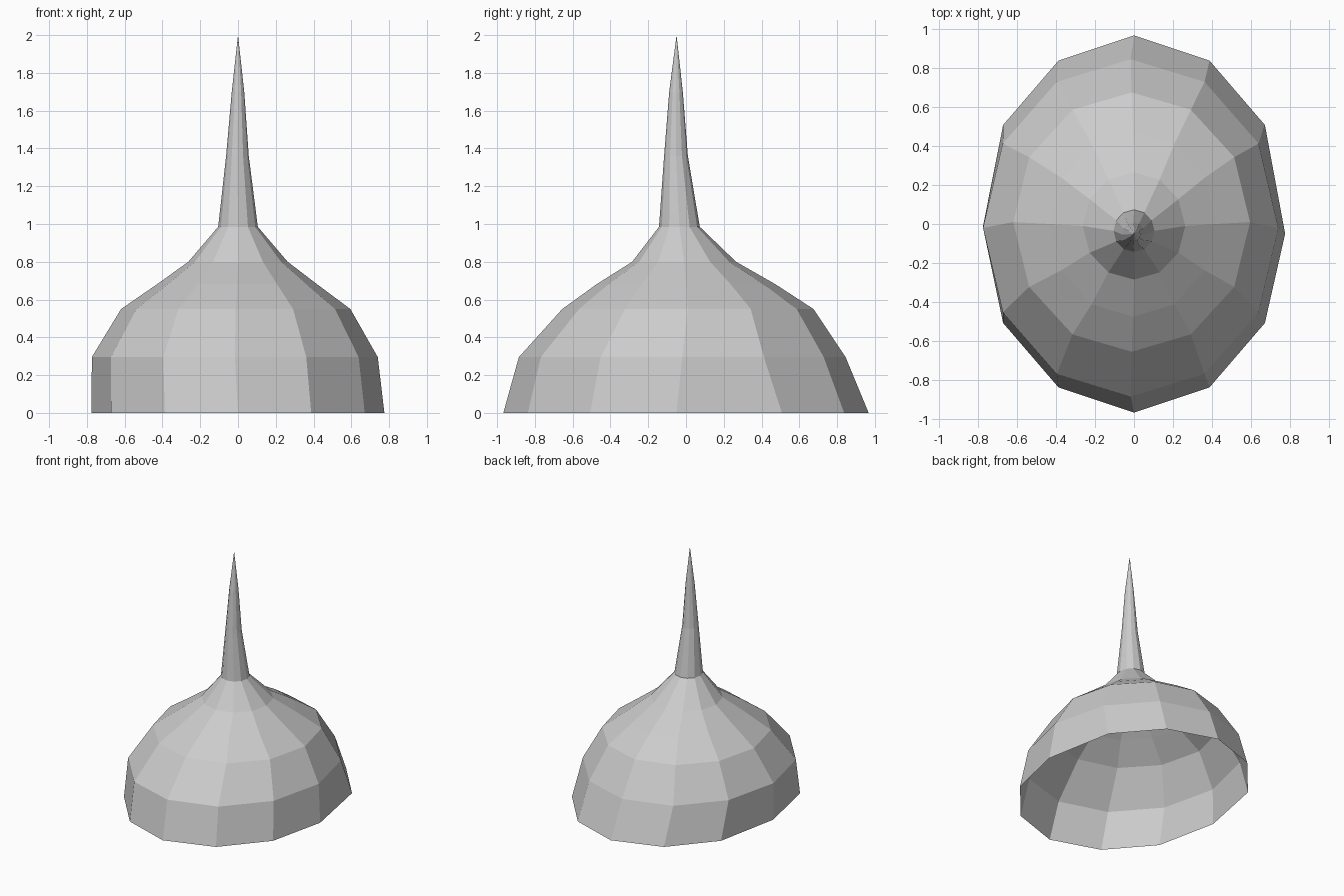
import bpy
import bmesh
import math

SIDES = 12

cube = bpy.data.objects.get("Cube")
if cube:
    bpy.data.objects.remove(cube, do_unlink=True)

grey = bpy.data.materials.new("plain grey")
grey.use_nodes = True
colour = (0.6, 0.6, 0.6, 1)
grey.diffuse_color = colour
grey.node_tree.nodes["Principled BSDF"].inputs["Base Color"].default_value = colour


def ring(bm, z, rx, ry, cx, cy):
    """One oval ring of vertices, starting at +x."""
    verts = []
    for i in range(SIDES):
        a = math.tau * i / SIDES
        verts.append(bm.verts.new((cx + rx * math.cos(a), cy + ry * math.sin(a), z)))
    return verts


def loft(bm, rings):
    """Join successive rings with quads."""
    for low, high in zip(rings, rings[1:]):
        for i in range(SIDES):
            j = (i + 1) % SIDES
            bm.faces.new((low[i], low[j], high[j], high[i]))


# Cross-sections: z, x radius, y radius, x centre, y centre
dome = [
    (0.00, 0.775, 0.967, 0, 0),
    (0.295, 0.757, 0.865, -0.017, -0.02),
    (0.55, 0.607, 0.665, -0.012, 0.01),
    (0.68, 0.425, 0.475, -0.005, 0),
    (0.80, 0.263, 0.275, 0, -0.01),
]
spire = [
    (0.985, 0.105, 0.108, 0, -0.035),
    (1.36, 0.06, 0.063, -0.003, -0.053),
    (1.70, 0.033, 0.036, 0, -0.053),
]

# Open-bottomed dome flowing into the spire
bm = bmesh.new()
rings = [ring(bm, *section) for section in dome + spire]
loft(bm, rings)

# Slight irregularities of the rim
rim = rings[0]
rim[0].co.y = -0.05
rim[SIDES // 2].co.y = -0.015
for i in (1, 5, 7, 11):
    rim[i].co.y *= 1.05

# Pointed tip
tip = bm.verts.new((0, -0.05, 2))
for i in range(SIDES):
    bm.faces.new((rings[-1][i], rings[-1][(i + 1) % SIDES], tip))

mesh = bpy.data.meshes.new("spired_dome")
bm.to_mesh(mesh)
bm.free()
mesh.materials.append(grey)
obj = bpy.data.objects.new("spired_dome", mesh)
bpy.context.collection.objects.link(obj)
